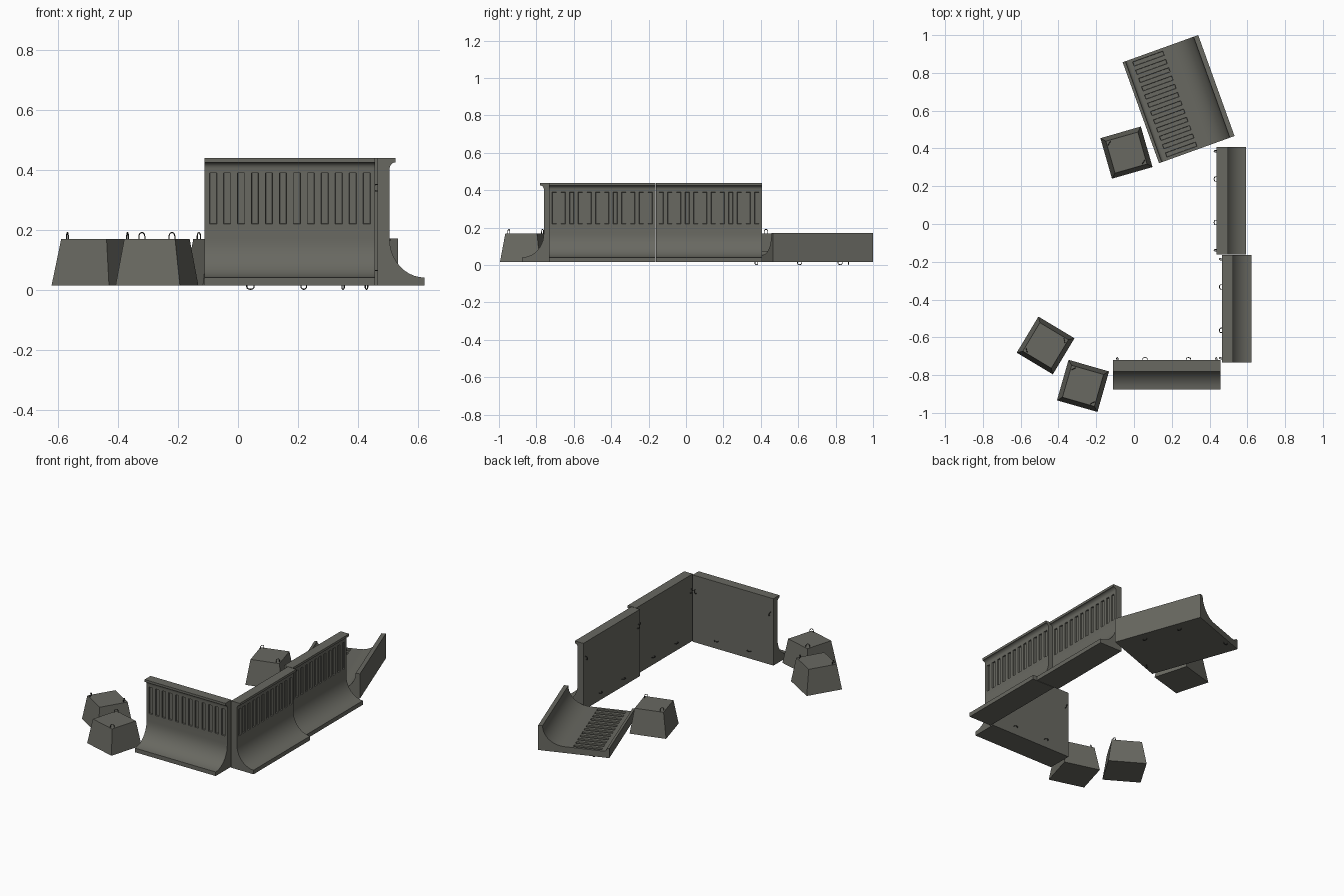
import bpy, bmesh, math
from mathutils import Matrix, Vector

if "Cube" in bpy.data.objects:
    bpy.data.objects.remove(bpy.data.objects["Cube"])


def material(name, rgb):
    m = bpy.data.materials.new(name)
    m.diffuse_color = (*rgb, 1)
    m.use_nodes = True
    m.node_tree.nodes["Principled BSDF"].inputs["Base Color"].default_value = m.diffuse_color
    return m


CONCRETE = material("grey_concrete", (0.14, 0.14, 0.12))
STEEL = material("dark_steel", (0.045, 0.045, 0.04))
BASE = 0.015


def add_mesh(name, bm, matrix):
    bmesh.ops.recalc_face_normals(bm, faces=bm.faces)
    me = bpy.data.meshes.new(name)
    bm.to_mesh(me)
    bm.free()
    ob = bpy.data.objects.new(name, me)
    bpy.context.collection.objects.link(ob)
    ob.matrix_world = matrix
    me.materials.append(CONCRETE)
    return ob


def add_hook(name, matrix, half_width, reach):
    """Thin wire arch in the local XZ plane, rising along +Z."""
    pts = [(-half_width, -0.004)]
    pts += [(-half_width * math.cos(a), reach * 0.4 + reach * 0.6 * math.sin(a))
            for a in (math.pi * i / 8 for i in range(9))]
    pts.append((half_width, -0.004))
    cu = bpy.data.curves.new(name, 'CURVE')
    cu.dimensions = '3D'
    cu.bevel_depth = 0.002
    cu.bevel_resolution = 1
    cu.use_fill_caps = True
    sp = cu.splines.new('POLY')
    sp.points.add(len(pts) - 1)
    for p, (x, z) in zip(sp.points, pts):
        p.co = (x, 0, z, 1)
    cu.materials.append(STEEL)
    ob = bpy.data.objects.new(name, cu)
    bpy.context.collection.objects.link(ob)
    ob.matrix_world = matrix


# barrier section: (distance out from the flat back, height)
LENGTH, WALL = 0.568, 0.04
BAND = (0.205, 0.375)
quarter = [math.pi / 2 * i / 10 for i in range(11)]
section = [(0, 0), (0.157, 0)]
section += [(0.157 - 0.117 * math.cos(a), 0.155 - 0.129 * math.sin(a)) for a in reversed(quarter)]
section += [(WALL, BAND[0]), (WALL, BAND[1])]
section += [(0.06 - 0.02 * math.cos(a), 0.39 + 0.02 * math.sin(a)) for a in quarter[::2]]
section += [(0.06, 0.425), (0, 0.425)]

# stations along the length: ends plus both edges of every groove
GROOVES, PITCH, WIDTH = 12, 0.0465, 0.024
stations = [-LENGTH / 2]
for i in range(GROOVES):
    c = (i - (GROOVES - 1) / 2) * PITCH
    stations += [c - WIDTH / 2, c + WIDTH / 2]
stations.append(LENGTH / 2)


def add_barrier(name, matrix):
    bm = bmesh.new()
    rings = [[bm.verts.new((x, -d, h)) for d, h in section] for x in stations]
    n = len(section)
    grooves = []
    for s in range(len(rings) - 1):
        a, b = rings[s], rings[s + 1]
        for j in range(n):
            k = (j + 1) % n
            f = bm.faces.new((a[j], a[k], b[k], b[j]))
            if s % 2 and section[j] == (WALL, BAND[0]):
                grooves.append(f)
    bm.faces.new(rings[0])
    bm.faces.new(rings[-1])
    bmesh.ops.recalc_face_normals(bm, faces=bm.faces)
    # sunk vertical grooves
    bmesh.ops.inset_individual(bm, faces=grooves, thickness=0.002, depth=-0.008)
    ob = add_mesh(name, bm, matrix)
    bpy.ops.object.select_all(action='DESELECT')
    ob.select_set(True)
    bpy.context.view_layer.objects.active = ob
    bpy.ops.object.shade_smooth_by_angle(angle=math.radians(30))
    # lifting hooks on the flat back: two low, two near the upper ends
    outward = Matrix.Rotation(-math.pi / 2, 4, 'X')
    for i, (x, z, turn) in enumerate([(-0.115, 0.05, 0), (0.115, 0.05, 0),
                                      (-0.262, 0.325, 1.2), (0.262, 0.325, -1.2)]):
        local = Matrix.Translation((x, 0, z)) @ outward @ Matrix.Rotation(turn, 4, 'Z')
        add_hook(f"{name}_hook_{i + 1}", matrix @ local, 0.012, 0.013)


def placed(x, y, degrees):
    return Matrix.Translation((x, y, BASE)) @ Matrix.Rotation(math.radians(degrees), 4, 'Z')


# three standing barriers
add_barrier("front_barrier", placed(0.173, -0.72, 0))
add_barrier("right_barrier_near", placed(0.465, -0.448, 90))
add_barrier("right_barrier_far", placed(0.437, 0.123, 90))

# barrier lying on its back
up = Vector((-0.941, -0.339, 0)).normalized()
lying = Matrix(((up.y, 0, up.x, 0.436), (-up.x, 0, up.y, 0.733),
                (0, -1, 0, BASE), (0, 0, 0, 1)))
add_barrier("fallen_barrier", lying)


# tapered blocks with two hooks on opposite top corners
def add_block(name, matrix, side):
    bm = bmesh.new()
    bmesh.ops.create_cone(bm, cap_ends=True, segments=4, radius1=0.1115 * math.sqrt(2),
                          radius2=0.088 * math.sqrt(2), depth=0.155,
                          matrix=Matrix.Translation((0, 0, 0.0775))
                          @ Matrix.Rotation(math.pi / 4, 4, 'Z'))
    add_mesh(name, bm, matrix)
    for i, s in enumerate((-1, 1)):
        local = Matrix.Translation((s * 0.073, s * side * 0.073, 0.155))
        local = local @ Matrix.Rotation(-side * math.pi / 4, 4, 'Z')
        add_hook(f"{name}_hook_{i + 1}", matrix @ local, 0.011, 0.021)


add_block("block_back", placed(-0.04, 0.378, 16), -1)
add_block("block_left", placed(-0.468, -0.643, -31), 1)
add_block("block_front", placed(-0.27, -0.857, -16), -1)
